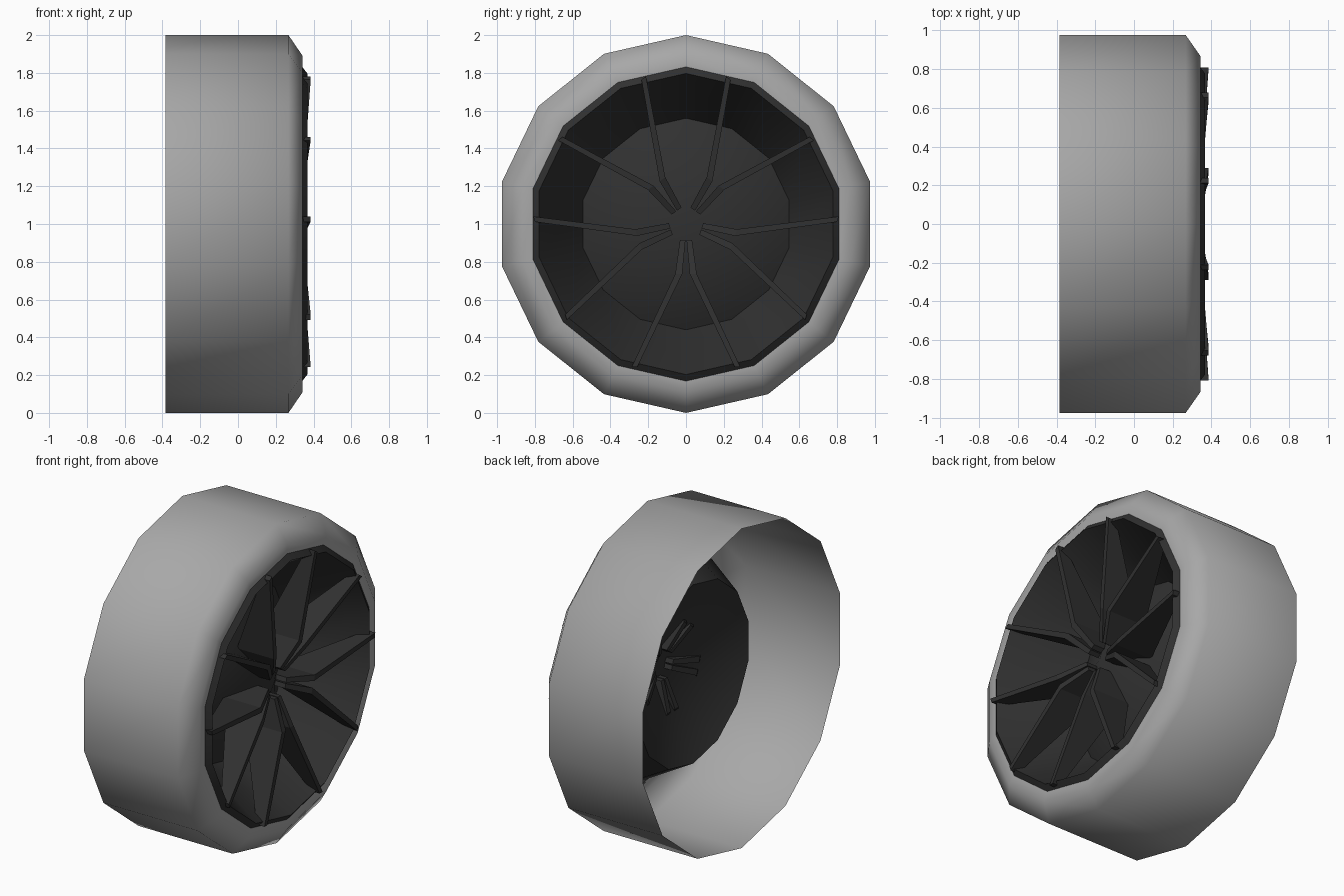
import bpy, bmesh, math
from mathutils import Vector

if "Cube" in bpy.data.objects:
    bpy.data.objects.remove(bpy.data.objects["Cube"])

SIDES = 14
CENTRE = Vector((0, 0, 1))


def material(name, c):
    m = bpy.data.materials.new(name)
    m.diffuse_color = (c, c, c, 1)
    m.use_nodes = True
    m.node_tree.nodes["Principled BSDF"].inputs["Base Color"].default_value = m.diffuse_color
    return m


def finish(name, bm, mat, angle=None):
    bmesh.ops.remove_doubles(bm, verts=bm.verts, dist=1e-5)
    bmesh.ops.recalc_face_normals(bm, faces=bm.faces)
    me = bpy.data.meshes.new(name)
    bm.to_mesh(me)
    bm.free()
    me.materials.append(mat)
    ob = bpy.data.objects.new(name, me)
    bpy.context.collection.objects.link(ob)
    if angle:
        bpy.ops.object.select_all(action='DESELECT')
        ob.select_set(True)
        bpy.context.view_layer.objects.active = ob
        bpy.ops.object.shade_smooth_by_angle(angle=math.radians(angle))
    return ob


def lathe(name, profile, mat, angle):
    """Revolve (x, radius) points around the wheel axis, vertex at the top."""
    bm = bmesh.new()
    rings = []
    for x, r in profile:
        if r == 0:
            rings.append([bm.verts.new(CENTRE + Vector((x, 0, 0)))] * SIDES)
            continue
        ring = []
        for i in range(SIDES):
            a = 2 * math.pi * i / SIDES
            ring.append(bm.verts.new(CENTRE + Vector((x, r * math.sin(a), r * math.cos(a)))))
        rings.append(ring)
    for p, q in zip(rings, rings[1:]):
        for i in range(SIDES):
            j = (i + 1) % SIDES
            bm.faces.new(list(dict.fromkeys([p[i], p[j], q[j], q[i]])))
    return finish(name, bm, mat, angle)


rubber = material("grey rubber", 0.39)
metal = material("dark metal", 0.03)

# Tyre: open at the back, rounded shoulder at the front
lathe("tyre", [(-0.385, 1.0), (0.267, 1.0), (0.342, 0.89), (0.34, 0.825)], rubber, 70)

# Rim: bevelled lip, tapering barrel and domed back plate
lathe("rim", [(0.34, 0.832), (0.367, 0.797), (-0.05, 0.56), (0.25, 0)], metal, 40)

# Spokes: five V pairs of deep kinked blades, sinking towards the hub
# stations: along, lateral inner, lateral outer, front x, back x
stations = [(0.085, 0.003, 0.032, 0.275, 0.15),
            (0.265, 0.020, 0.057, 0.345, 0.09),
            (0.757, 0.258, 0.288, 0.385, 0.33)]
bm = bmesh.new()
for k in range(5):
    a = math.radians(-90 + 72 * k)
    d = Vector((0, math.cos(a), math.sin(a)))
    n = Vector((0, -math.sin(a), math.cos(a)))
    for s in (1, -1):
        loops = []
        for t, l0, l1, xf, xb in stations:
            loops.append([bm.verts.new(CENTRE + d * t + n * s * l + Vector((x, 0, 0)))
                          for l, x in ((l0, xf), (l1, xf), (l1, xb), (l0, xb))])
        for p, q in zip(loops, loops[1:]):
            for i in range(4):
                j = (i + 1) % 4
                bm.faces.new((p[i], p[j], q[j], q[i]))
        bm.faces.new(loops[0])
        bm.faces.new(loops[-1])
finish("spokes", bm, metal)
